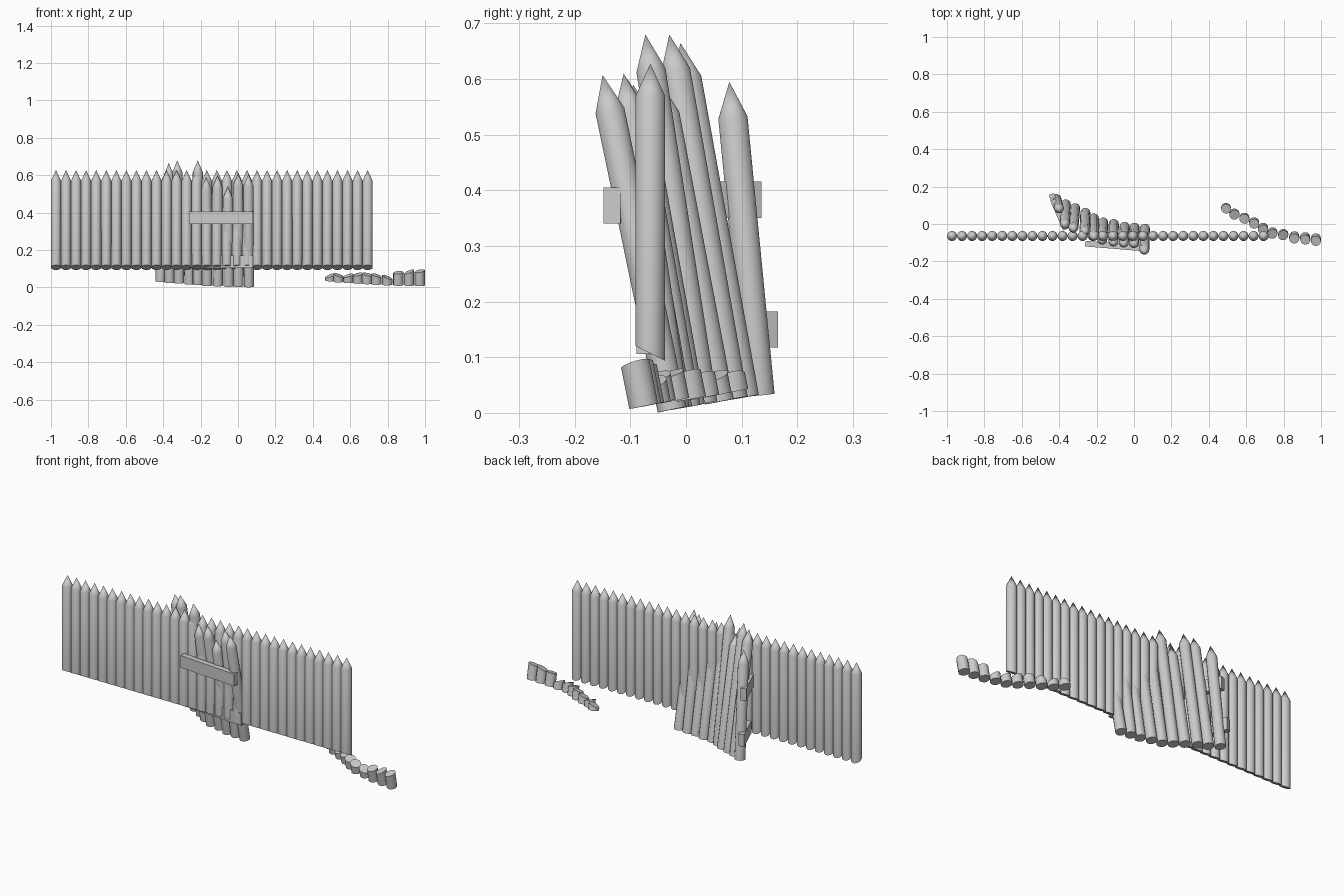
import bpy, bmesh, math
from mathutils import Vector

if "Cube" in bpy.data.objects:
    bpy.data.objects.remove(bpy.data.objects["Cube"])

SIDES = 14
R = 0.027


def add_log(bm, base, end, r, point=0.0, cut_low=(0, 0), cut_high=(0, 0)):
    """Round log from base to end; optional sharpened tip and slanted cuts."""
    base, end = Vector(base), Vector(end)
    axis = (end - base).normalized()
    u = Vector((1, 0, 0))
    u = (u - axis * u.dot(axis)).normalized()
    v = axis.cross(u)
    shoulder = end - axis * point

    def ring(centre, cut):
        out = []
        for i in range(SIDES):
            a = 2 * math.pi * i / SIDES
            c, s = math.cos(a) * r, math.sin(a) * r
            out.append(bm.verts.new(centre + u * c + v * s + axis * (c * cut[0] + s * cut[1])))
        return out

    low, high = ring(base, cut_low), ring(shoulder, cut_high)
    bm.faces.new(low[::-1])
    tip = bm.verts.new(end) if point else None
    for i in range(SIDES):
        j = (i + 1) % SIDES
        bm.faces.new((low[i], low[j], high[j], high[i]))
        if tip:
            bm.faces.new((high[i], high[j], tip))
    if not tip:
        bm.faces.new(high)


def finish(name, bm, smooth=True):
    mesh = bpy.data.meshes.new(name)
    bm.to_mesh(mesh)
    bm.free()
    ob = bpy.data.objects.new(name, mesh)
    bpy.context.collection.objects.link(ob)
    if smooth:
        bpy.ops.object.select_all(action='DESELECT')
        bpy.context.view_layer.objects.active = ob
        ob.select_set(True)
        bpy.ops.object.shade_smooth_by_angle(angle=math.radians(35))
    return ob


def slab(name, p, q, z, thick=0.03, height=0.065):
    """Flat rail running from p to q in plan."""
    p, q = Vector(p), Vector(q)
    d = q - p
    bpy.ops.mesh.primitive_cube_add(size=1, location=(*((p + q) / 2), z),
                                    rotation=(0, 0, math.atan2(d.y, d.x)))
    ob = bpy.context.object
    ob.name = name
    ob.scale = (d.length, thick, height)


# Straight wall of upright stakes, undersides cut on a slant
bm = bmesh.new()
COUNT = 32
STEP = 1.72 / COUNT
for i in range(COUNT):
    x = -1 + STEP * (i + 0.5)
    add_log(bm, (x, -0.064, 0.107), (x, -0.064, 0.628), R, 0.058, cut_low=(0, -0.5))
finish("wall_stakes", bm)

# Curved run of leaning stakes: base point, tip point
LEANING = [
    ((-0.415, 0.133, 0.032), (-0.400, 0.078, 0.595)),
    ((-0.365, 0.105, 0.028), (-0.370, -0.010, 0.665)),
    ((-0.315, 0.085, 0.025), (-0.325, -0.030, 0.680)),
    ((-0.260, 0.060, 0.020), (-0.265, -0.050, 0.600)),
    ((-0.215, 0.030, 0.017), (-0.215, -0.073, 0.680)),
    ((-0.165, 0.008, 0.012), (-0.170, -0.095, 0.590)),
    ((-0.108, 0.000, 0.010), (-0.110, -0.105, 0.600)),
    ((-0.050, -0.015, 0.008), (-0.055, -0.110, 0.540)),
    ((0.003, -0.020, 0.007), (0.000, -0.112, 0.610)),
    ((0.058, -0.025, 0.006), (0.055, -0.150, 0.607)),
]
bm = bmesh.new()
for base, tip in LEANING:
    add_log(bm, base, tip, R, 0.065)
finish("leaning_stakes", bm)

# Row of broken stumps on the same curve: x, y, base z, top z, slant
STUMPS = [
    (0.492, 0.086, 0.038, 0.063, 0.4), (0.537, 0.056, 0.032, 0.066, -0.3),
    (0.590, 0.034, 0.028, 0.064, 0.3), (0.642, 0.010, 0.025, 0.070, 0.2),
    (0.690, -0.020, 0.022, 0.070, -0.2), (0.740, -0.044, 0.019, 0.065, -0.3),
    (0.798, -0.053, 0.016, 0.055, -0.4), (0.857, -0.065, 0.014, 0.080, 0.1),
    (0.915, -0.070, 0.013, 0.084, 0.4), (0.972, -0.076, 0.012, 0.088, 0.2),
]
bm = bmesh.new()
for x, y, z0, z1, slant in STUMPS:
    add_log(bm, (x, y, z0), (x, y - 0.2 * (z1 - z0), z1), R, cut_high=(slant, 0.1))
finish("broken_stumps", bm)

# Flat rails tying the leaning stakes together
slab("front_upper_rail", (-0.26, -0.105), (0.082, -0.133), 0.373)
slab("front_lower_rail", (-0.26, -0.050), (0.082, -0.074), 0.138)
slab("side_upper_rail", (-0.434, 0.130), (-0.365, -0.030), 0.383)
slab("side_lower_rail", (-0.442, 0.160), (-0.380, 0.010), 0.150)
